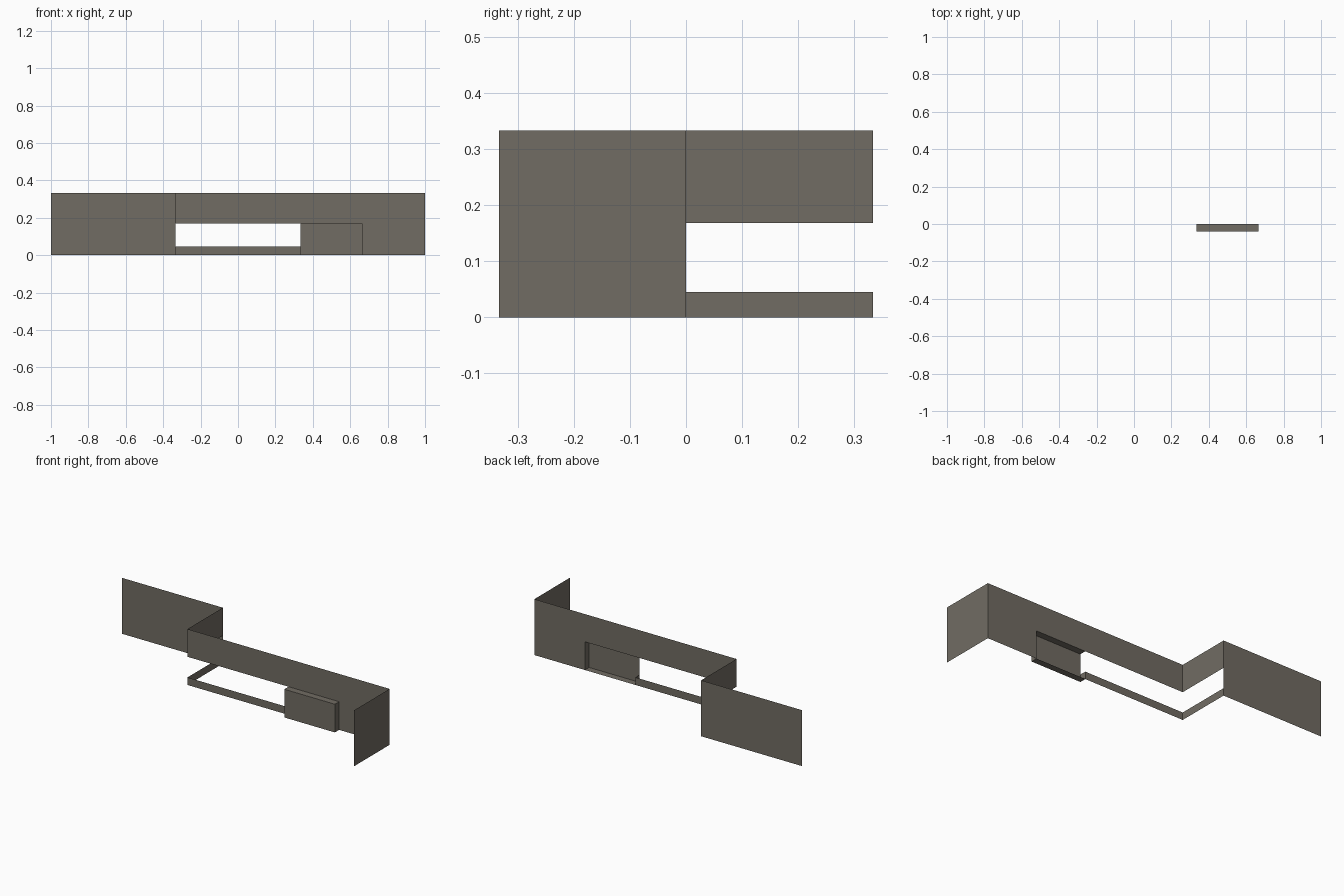
import bpy

if "Cube" in bpy.data.objects:
    bpy.data.objects.remove(bpy.data.objects["Cube"])

# One flat colour for the whole wall
mat = bpy.data.materials.new("warm grey")
mat.diffuse_color = (0.165, 0.150, 0.125, 1.0)
mat.use_nodes = True
mat.node_tree.nodes["Principled BSDF"].inputs["Base Color"].default_value = mat.diffuse_color

T = 1 / 3      # grid module
H = 1 / 3      # wall height
SILL = 0.045   # bottom of the opening
HEAD = 0.168   # top of the opening and pocket
D = 0.04       # pocket depth


def sheets(name, quads):
    """Thin one-layer panels; corners are shared between neighbouring quads."""
    verts, faces = [], []
    for quad in quads:
        face = []
        for p in quad:
            if p not in verts:
                verts.append(p)
            face.append(verts.index(p))
        faces.append(face)
    mesh = bpy.data.meshes.new(name)
    mesh.from_pydata(verts, [], faces)
    mesh.materials.append(mat)
    obj = bpy.data.objects.new(name, mesh)
    bpy.context.collection.objects.link(obj)
    return obj


def upright(a, b, z0, z1):
    """Vertical quad between two plan points."""
    return [(*a, z0), (*b, z0), (*b, z1), (*a, z1)]


# Solid walls
sheets("rear_left_wall", [upright((-1, T), (-T, T), 0, H)])
sheets("right_return_wall", [upright((1, -T), (1, 0), 0, H)])

# Walls around the corner opening: a sill below and a header above
for name, z0, z1 in (("opening_sill", 0, SILL), ("opening_header", HEAD, H)):
    sheets(name, [upright((-T, T), (-T, 0), z0, z1),
                  upright((-T, 0), (T, 0), z0, z1)])

# Main wall right of the opening, with the pocket cut out
sheets("main_wall", [upright((T, 0), (2 * T, 0), HEAD, H),
                     upright((2 * T, 0), (1, 0), HEAD, H),
                     upright((2 * T, 0), (1, 0), 0, HEAD)])

# Pocket projecting forward, open at the back and beside the opening
pocket = [upright((T, -D), (2 * T, -D), 0, HEAD),
          upright((2 * T, -D), (2 * T, 0), 0, HEAD),
          upright((T, 0), (T, -D), 0, SILL)]
pocket.append([(T, -D, HEAD), (2 * T, -D, HEAD), (2 * T, 0, HEAD), (T, 0, HEAD)])
pocket.append([(T, 0, 0), (2 * T, 0, 0), (2 * T, -D, 0), (T, -D, 0)])
sheets("wall_pocket", pocket)
